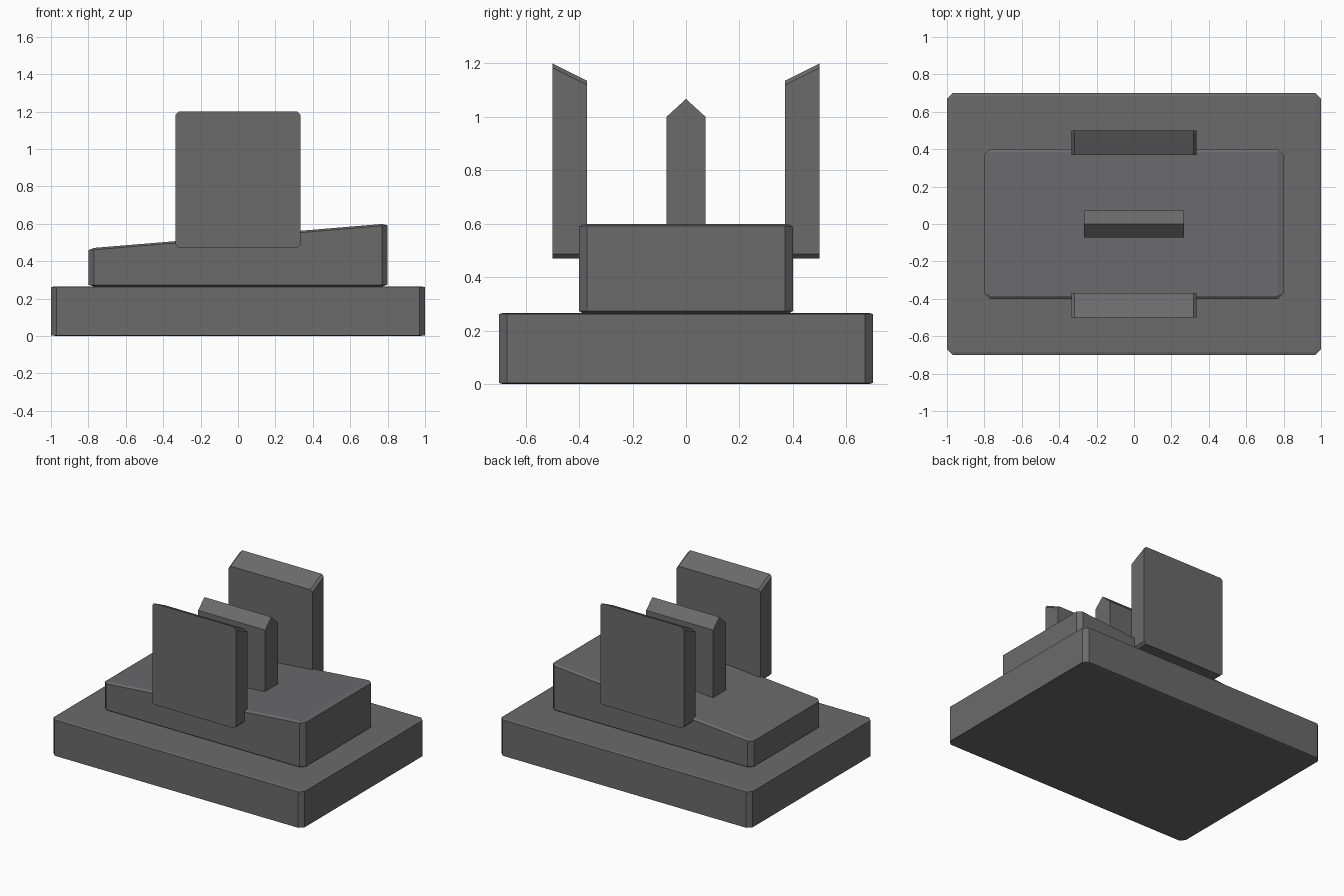
import bpy
import bmesh

default_cube = bpy.data.objects.get("Cube")
if default_cube:
    bpy.data.objects.remove(default_cube, do_unlink=True)

GREY = (0.145, 0.145, 0.15, 1)
grey = bpy.data.materials.new("dark_grey")
grey.use_nodes = True
grey.diffuse_color = GREY
grey.node_tree.nodes["Principled BSDF"].inputs["Base Color"].default_value = GREY


def loft(name, rings):
    """Skin a stack of equal-length rings and cap both ends."""
    bm = bmesh.new()
    loops = [[bm.verts.new(p) for p in ring] for ring in rings]
    for a, b in zip(loops, loops[1:]):
        for i in range(len(a)):
            j = (i + 1) % len(a)
            bm.faces.new((a[i], a[j], b[j], b[i]))
    bm.faces.new(loops[0])
    bm.faces.new(loops[-1])
    bmesh.ops.recalc_face_normals(bm, faces=bm.faces)
    mesh = bpy.data.meshes.new(name)
    bm.to_mesh(mesh)
    bm.free()
    mesh.materials.append(grey)
    obj = bpy.data.objects.new(name, mesh)
    bpy.context.collection.objects.link(obj)
    return obj


def octagon(u0, u1, v0, v1, c):
    """Rectangle outline with chamfered corners."""
    return [(u0 + c, v0), (u1 - c, v0), (u1, v0 + c), (u1, v1 - c),
            (u1 - c, v1), (u0 + c, v1), (u0, v1 - c), (u0, v0 + c)]


def slab(name, hx, hy, bottom, top, lip, slope=0, c=0.03):
    """Chamfered block whose top can rise along x."""
    full = octagon(-hx, hx, -hy, hy, c)
    inner = octagon(-hx + c, hx - c, -hy + c / 2, hy - c / 2, 0.005)
    return loft(name, [
        [(x, y, bottom) for x, y in inner],
        [(x, y, bottom + lip) for x, y in full],
        [(x, y, top - lip + slope * x) for x, y in full],
        [(x, y, top + slope * x) for x, y in inner]])


# Stepped base and sloping upper block
slab("base", 1, 0.7, 0, 0.266, 0.004)
slab("sloped_block", 0.8, 0.4, 0.264, 0.535, 0.01, slope=0.083)

# Outer plates, each with its top slanting down towards the middle
for side, name in ((-1, "front_plate"), (1, "back_plate")):
    rings = []
    for y, top in ((0.37, 1.135), (0.5, 1.2)):
        rings.append([(x, side * y, z)
                      for x, z in octagon(-0.333, 0.333, 0.47, top, 0.016)])
    loft(name, rings)

# Central plate with a ridged top
ridge = [(-0.073, 0.45), (0.073, 0.45), (0.073, 1.0), (0, 1.067), (-0.073, 1.0)]
loft("centre_plate", [[(x, y, z) for y, z in ridge] for x in (-0.267, 0.267)])
